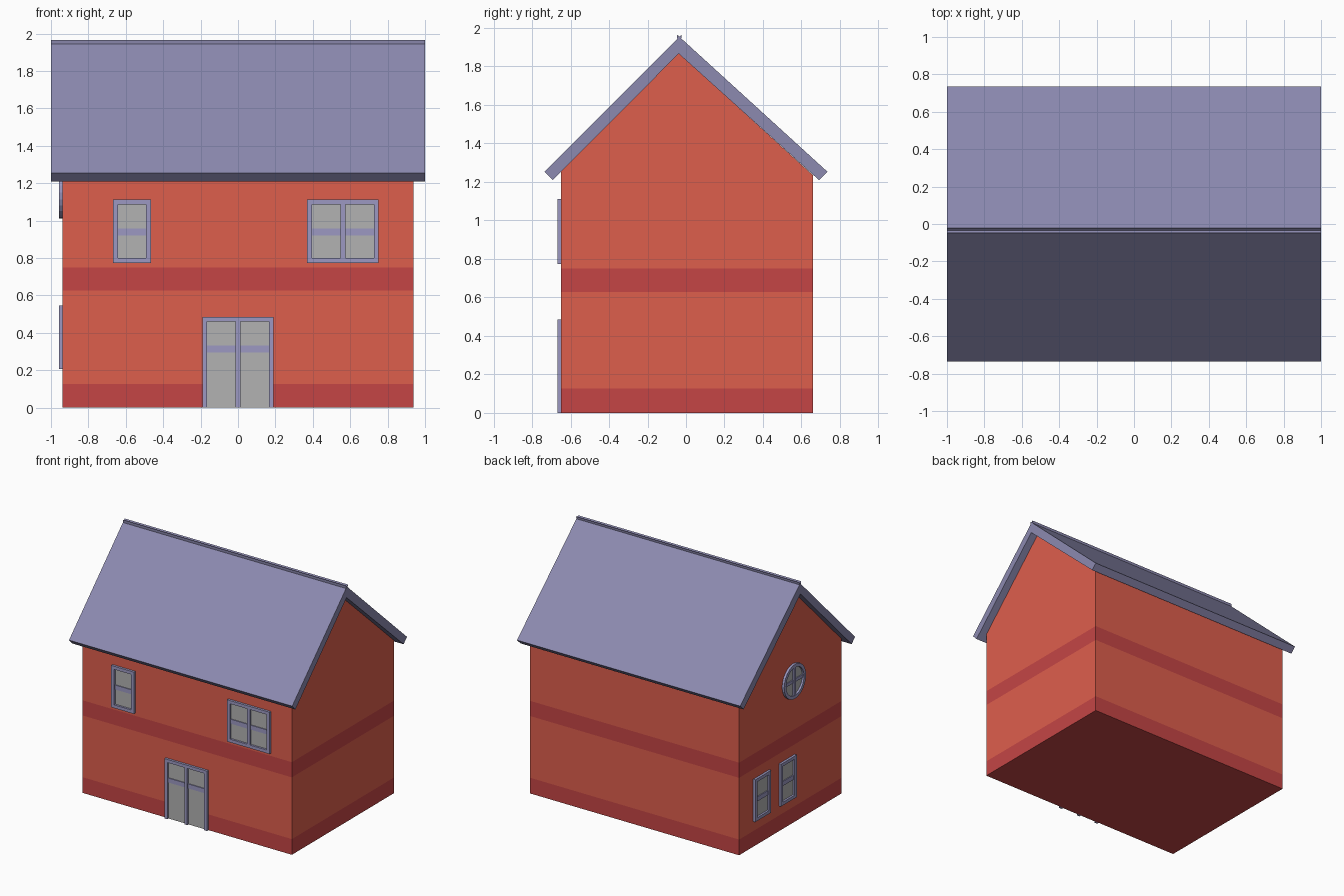
import bpy, bmesh, math
from mathutils import Matrix, Vector

if "Cube" in bpy.data.objects:
    bpy.data.objects.remove(bpy.data.objects["Cube"])


def material(name, rgb):
    m = bpy.data.materials.new(name)
    m.diffuse_color = (*[((c + 0.055) / 1.055) ** 2.4 for c in rgb], 1)
    m.use_nodes = True
    m.node_tree.nodes["Principled BSDF"].inputs["Base Color"].default_value = m.diffuse_color
    return m


WALL = material("wall_orange", (0.87, 0.37, 0.30))
BAND = material("band_red", (0.77, 0.27, 0.27))
ROOF = material("roof_violet", (0.55, 0.54, 0.69))
TRIM = material("trim_violet", (0.61, 0.60, 0.76))
GLASS = material("glass_grey", (0.70, 0.70, 0.70))


def finish(name, bm, mats, matrix=None):
    bmesh.ops.recalc_face_normals(bm, faces=bm.faces)
    me = bpy.data.meshes.new(name)
    bm.to_mesh(me)
    bm.free()
    for m in mats:
        me.materials.append(m)
    ob = bpy.data.objects.new(name, me)
    if matrix:
        ob.matrix_world = matrix
    bpy.context.collection.objects.link(ob)
    return ob


def prism(profile, half):
    """Side profile (y, z) extruded along x from -half to half."""
    bm = bmesh.new()
    f = bm.faces.new([bm.verts.new((-half, y, z)) for y, z in profile])
    ext = bmesh.ops.extrude_face_region(bm, geom=[f], use_keep_orig=True)
    for v in ext["geom"]:
        if isinstance(v, bmesh.types.BMVert):
            v.co.x = half
    return bm


def box(bm, u0, u1, v0, v1, d0, d1, mat=0):
    """Box in facade space: u right, v up, depth outward (local -y)."""
    m = Matrix.Translation(((u0 + u1) / 2, -(d0 + d1) / 2, (v0 + v1) / 2))
    m = m @ Matrix.Diagonal((u1 - u0, d1 - d0, v1 - v0, 1))
    r = bmesh.ops.create_cube(bm, size=1, matrix=m)
    for f in {f for v in r["verts"] for f in v.link_faces}:
        f.material_index = mat


# House body: gabled profile, sliced so the red bands are flush with the wall
bm = prism([(-0.65, 0), (0.66, 0), (0.66, 1.235), (-0.04, 1.87), (-0.65, 1.253)], 0.938)
for z in (0.127, 0.627, 0.75):
    bmesh.ops.bisect_plane(bm, geom=bm.verts[:] + bm.edges[:] + bm.faces[:],
                           plane_co=(0, 0, z), plane_no=(0, 0, 1))
for f in bm.faces:
    z = f.calc_center_median().z
    f.material_index = int(z < 0.127 or 0.627 < z < 0.75)
finish("house_body", bm, [WALL, BAND])

# Roof slabs: the two slopes cross slightly at the ridge
finish("roof_front", prism([(-0.735, 1.253), (-0.693, 1.21), (-0.036, 1.868),
                            (-0.022, 1.966)], 1.0), [ROOF])
finish("roof_back", prism([(0.735, 1.253), (0.691, 1.21), (-0.04, 1.868),
                           (-0.047, 1.966)], 1.0), [ROOF])

# Facade placements
FRONT = Matrix.Translation((0, -0.65, 0))
LEFT = Matrix.Translation((-0.938, 0, 0)) @ Matrix.Rotation(-math.pi / 2, 4, "Z")
RIM, DEPTH, BAR_DEPTH, PANE = 0.026, 0.019, 0.010, 0.003


def window(name, place, u0, u1, v0, v1, bar, double=False, sill=True):
    bm = bmesh.new()
    bottom = v0 + RIM if sill else v0
    box(bm, u0, u0 + RIM, v0, v1, 0, DEPTH)
    box(bm, u1 - RIM, u1, v0, v1, 0, DEPTH)
    box(bm, u0 + RIM, u1 - RIM, v1 - RIM, v1, 0, DEPTH)
    if sill:
        box(bm, u0 + RIM, u1 - RIM, v0, bottom, 0, DEPTH)
    if double:
        mid = (u0 + u1) / 2
        box(bm, mid - RIM / 2, mid + RIM / 2, bottom, v1 - RIM, 0, DEPTH)
    box(bm, u0 + RIM, u1 - RIM, bar - 0.018, bar + 0.018, 0, BAR_DEPTH)
    box(bm, u0 + RIM, u1 - RIM, bottom, v1 - RIM, 0, PANE, 1)
    finish(name, bm, [TRIM, GLASS], place)


# Front door and front windows
window("front_door", FRONT, -0.191, 0.191, 0, 0.485, 0.313, double=True, sill=False)
window("front_window_single", FRONT, -0.668, -0.465, 0.773, 1.112, 0.939)
window("front_window_double", FRONT, 0.37, 0.752, 0.773, 1.112, 0.939, double=True)

# Pair of ground floor windows on the left gable
for name, u in (("left_window_back", -0.48), ("left_window_front", -0.152)):
    window(name, LEFT, u, u + 0.203, 0.205, 0.547, 0.373)

# Round gable window: ring, cross bars and pane
R, SEG = 0.14, 24
bm = bmesh.new()
profile = [(R, 0), (R, DEPTH), (R - RIM, DEPTH), (R - RIM, 0)]
rings = [[bm.verts.new((r * math.cos(a), -d, r * math.sin(a))) for r, d in profile]
         for a in (2 * math.pi * i / SEG for i in range(SEG))]
for i in range(SEG):
    a, b = rings[i], rings[(i + 1) % SEG]
    for j in range(4):
        k = (j + 1) % 4
        bm.faces.new((a[j], a[k], b[k], b[j]))
h = R - RIM
box(bm, -RIM / 2, RIM / 2, -h, h, 0, DEPTH - 0.003)
box(bm, -h, h, -RIM / 2, RIM / 2, 0, BAR_DEPTH)
pane = bm.faces.new([bm.verts.new((h * math.cos(2 * math.pi * i / SEG), -PANE,
                                   h * math.sin(2 * math.pi * i / SEG)))
                     for i in range(SEG)])
pane.material_index = 1
finish("round_gable_window", bm, [TRIM, GLASS], LEFT @ Matrix.Translation((0.03, 0, 1.15)))
